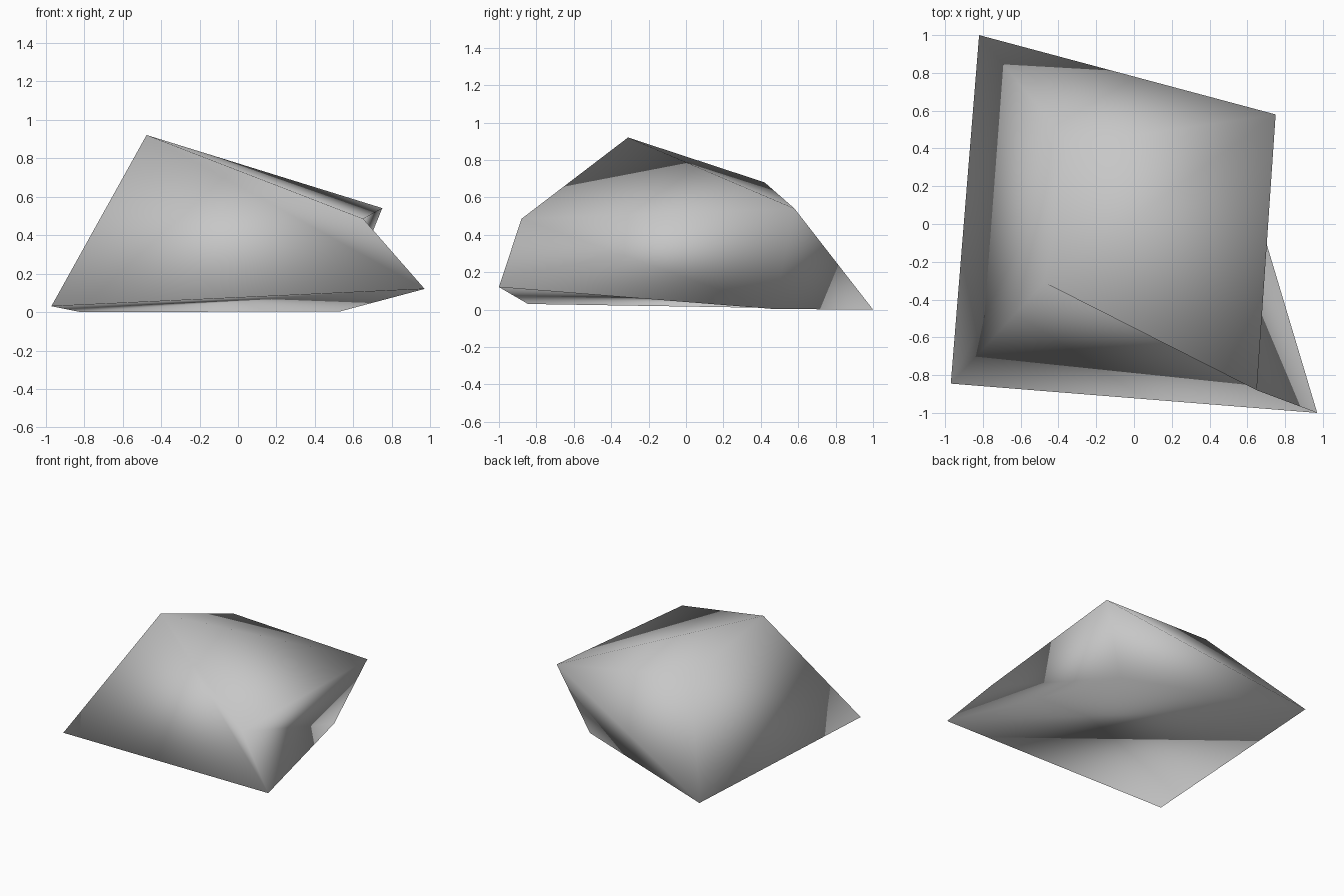
import bpy
import bmesh

if "Cube" in bpy.data.objects:
    bpy.data.objects.remove(bpy.data.objects["Cube"])

# Plain grey stone
grey = bpy.data.materials.new("stone_grey")
grey.diffuse_color = (0.57, 0.57, 0.57, 1.0)
grey.use_nodes = True
grey.node_tree.nodes["Principled BSDF"].inputs["Base Color"].default_value = grey.diffuse_color

# Warped block: bottom corners, then the top corner above each one
bottom = [(-0.97, -0.845, 0.03),   # front left
          (0.97, -1.0, 0.12),      # front right
          (0.53, 0.47, 0.003),     # back right
          (-0.82, 1.0, 0.0)]       # back left
top = [(-0.475, -0.31, 0.92),
       (0.65, -0.88, 0.485),
       (0.75, 0.58, 0.54),
       (-0.34, 0.42, 0.68)]

bm = bmesh.new()
b = [bm.verts.new(p) for p in bottom]
t = [bm.verts.new(p) for p in top]


def split_quad(p, q, r, s):
    """Two triangles sharing the fold p-r."""
    bm.faces.new((p, q, r))
    bm.faces.new((p, r, s))


split_quad(b[1], b[0], b[3], b[2])   # underside
split_quad(t[0], t[1], t[2], t[3])   # top
split_quad(t[0], b[0], b[1], t[1])   # front
split_quad(b[2], t[2], t[1], b[1])   # right
split_quad(b[3], t[3], t[2], b[2])   # back
split_quad(b[0], t[0], t[3], b[3])   # left
bmesh.ops.recalc_face_normals(bm, faces=bm.faces[:])

# Smooth shading across every fold
for f in bm.faces:
    f.smooth = True

mesh = bpy.data.meshes.new("rock")
bm.to_mesh(mesh)
bm.free()
mesh.materials.append(grey)
rock = bpy.data.objects.new("rock", mesh)
bpy.context.collection.objects.link(rock)
